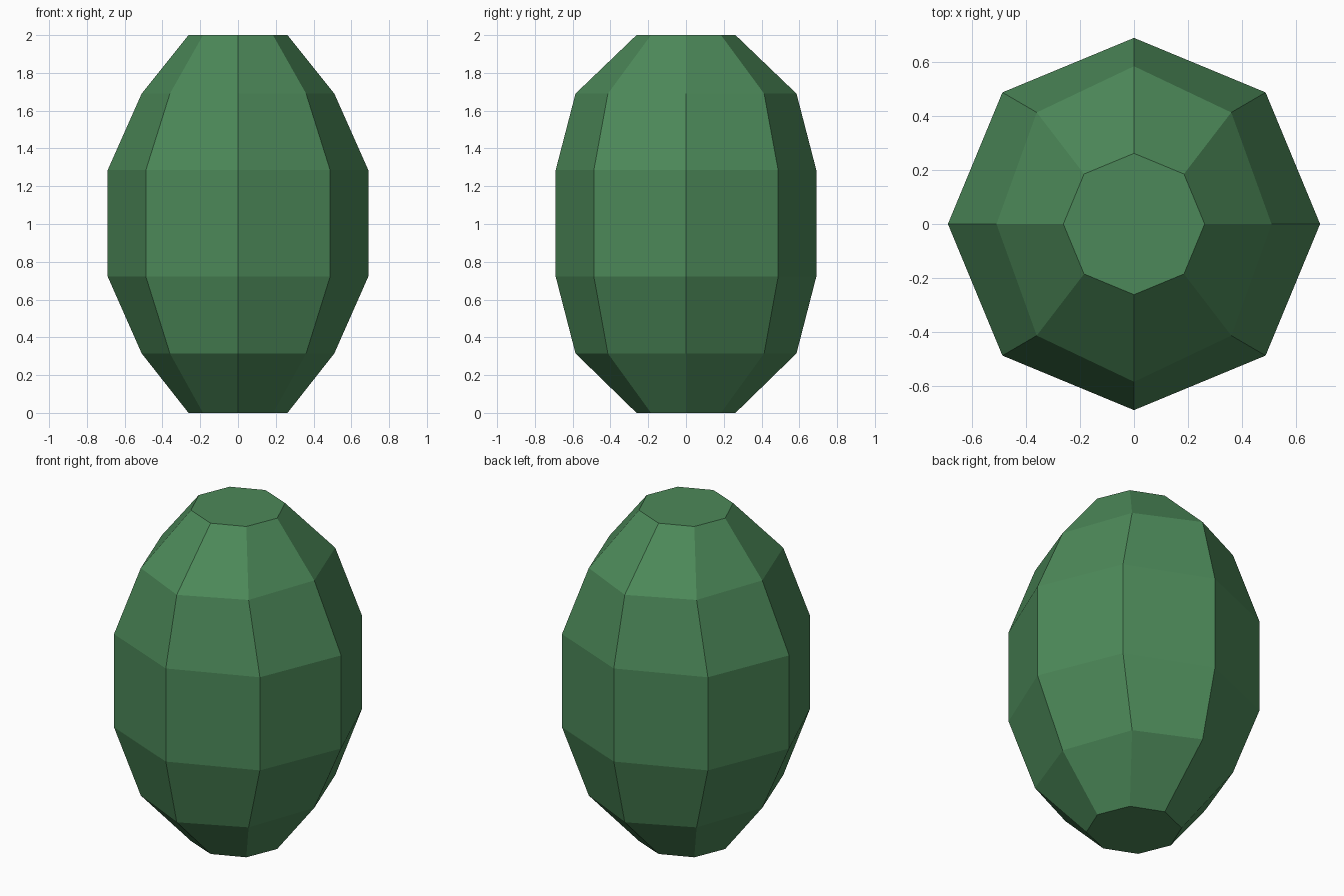
import bpy, bmesh, math

if "Cube" in bpy.data.objects:
    bpy.data.objects.remove(bpy.data.objects["Cube"])

# Rings of the faceted body: height, x radius, y radius
RINGS = [(0.0, 0.262, 0.262), (0.315, 0.51, 0.585), (0.722, 0.69, 0.69),
         (1.285, 0.69, 0.69), (1.69, 0.51, 0.585), (2.0, 0.262, 0.262)]
SIDES = 8

green = bpy.data.materials.new("leaf green")
green.diffuse_color = (0.073, 0.25, 0.1, 1)
green.use_nodes = True
green.node_tree.nodes["Principled BSDF"].inputs["Base Color"].default_value = green.diffuse_color

# Faceted oval body with flat caps
bm = bmesh.new()
rings = []
for z, rx, ry in RINGS:
    angles = [math.tau * i / SIDES for i in range(SIDES)]
    rings.append([bm.verts.new((rx * math.cos(a), ry * math.sin(a), z)) for a in angles])
for low, high in zip(rings, rings[1:]):
    for i in range(SIDES):
        j = (i + 1) % SIDES
        bm.faces.new((low[i], low[j], high[j], high[i]))
bm.faces.new(rings[0][::-1])
bm.faces.new(rings[-1])

mesh = bpy.data.meshes.new("faceted_body")
bm.to_mesh(mesh)
bm.free()
mesh.materials.append(green)
body = bpy.data.objects.new("faceted_body", mesh)
bpy.context.collection.objects.link(body)
